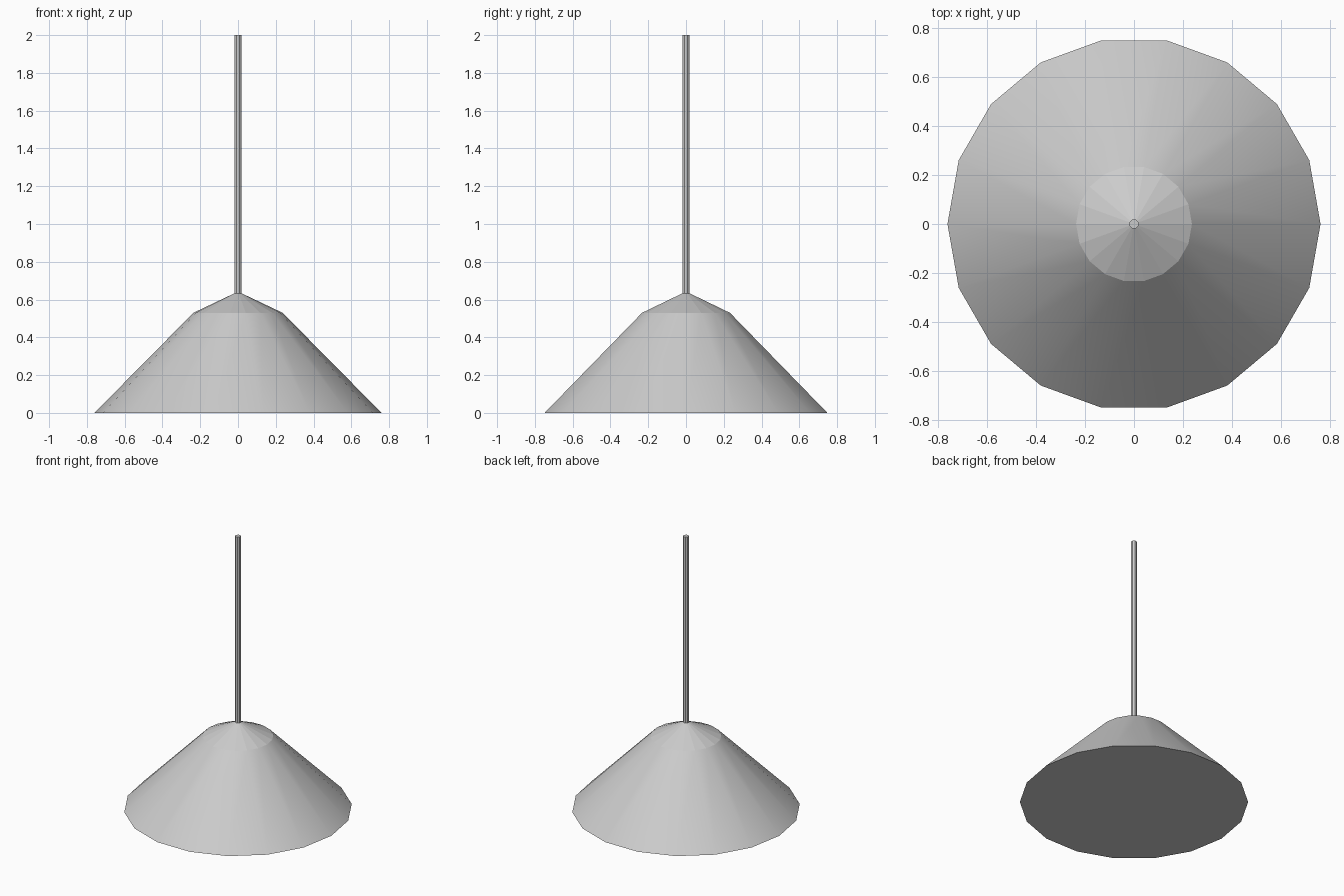
import bpy, bmesh
from math import cos, sin, pi

if "Cube" in bpy.data.objects:
    bpy.data.objects.remove(bpy.data.objects["Cube"])


def lathe(name, profile, sides, smooth_bands=(), turn=0.0):
    """Revolve (radius, z) points around z, closing both ends."""
    bm = bmesh.new()
    rings = [[bm.verts.new((r * cos(turn + 2 * pi * i / sides),
                            r * sin(turn + 2 * pi * i / sides), z))
              for i in range(sides)] for r, z in profile]
    for b in range(len(rings) - 1):
        low, high = rings[b], rings[b + 1]
        for i in range(sides):
            j = (i + 1) % sides
            f = bm.faces.new((low[i], low[j], high[j], high[i]))
            f.smooth = b in smooth_bands
    bm.faces.new(rings[0][::-1])
    bm.faces.new(rings[-1])
    # keep the ring edges crisp between bands
    for ring in rings:
        for i in range(sides):
            bm.edges.get((ring[i], ring[(i + 1) % sides])).smooth = False
    mesh = bpy.data.meshes.new(name)
    bm.to_mesh(mesh)
    bm.free()
    obj = bpy.data.objects.new(name, mesh)
    bpy.context.collection.objects.link(obj)
    return obj


# Conical shade: smooth flared side, faceted shallow cap
lathe("lamp_shade", [(0.76, 0), (0.236, 0.53), (0.015, 0.635)], 18, smooth_bands=(0,))

# Thin hanging rod
lathe("hanging_rod", [(0.02, 0.625), (0.02, 2.0)], 8, turn=pi / 8)
